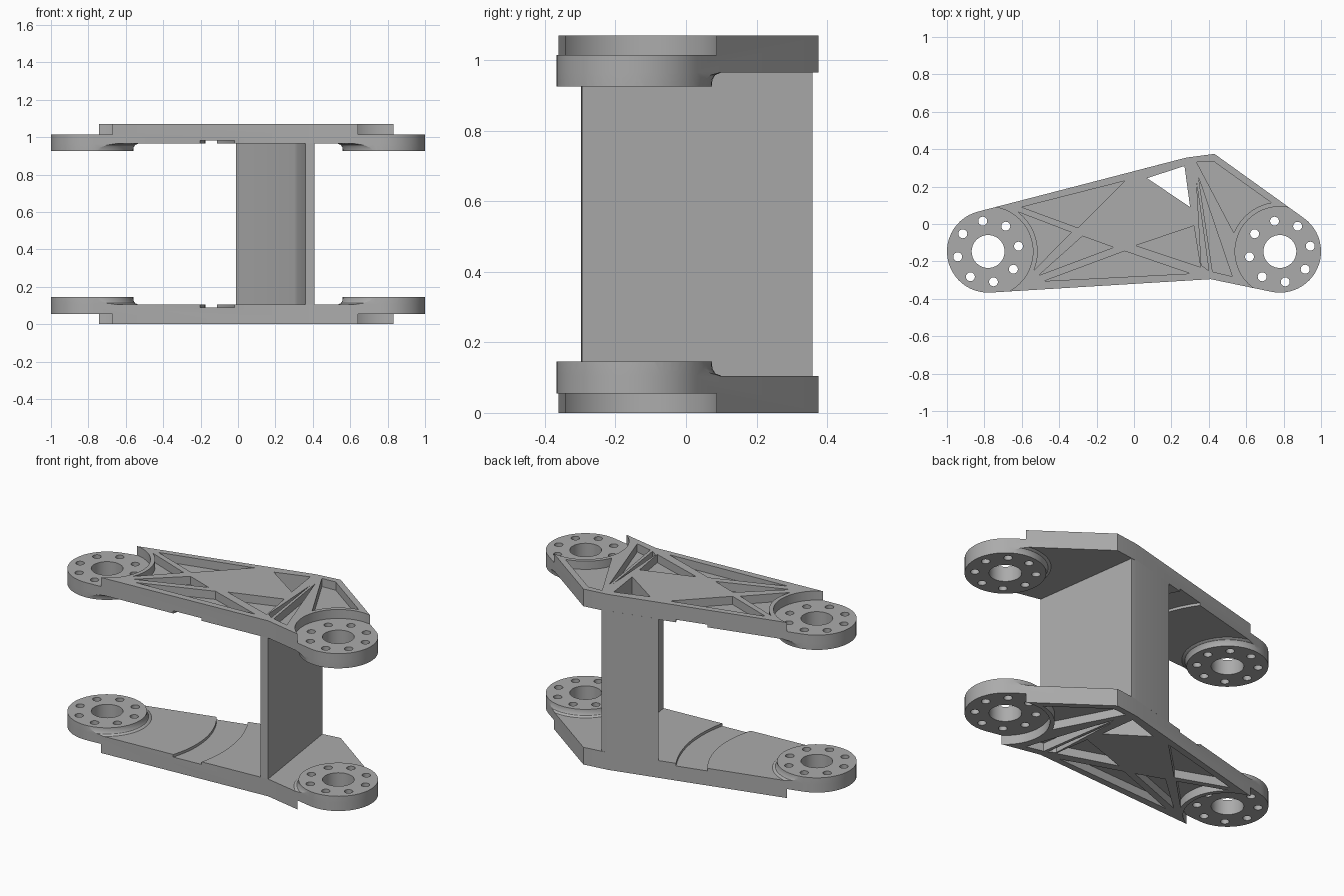
import bpy, bmesh
from math import sin, cos, radians, pi
from mathutils import Matrix

if "Cube" in bpy.data.objects:
    bpy.data.objects.remove(bpy.data.objects["Cube"])

HEIGHT, PLATE, STEP, PAD = 1.07, 0.105, 0.055, 0.145
HUBS = {"left": (0.78, -0.147), "right": (-0.78, -0.147)}
HUB_R = 0.22

metal = bpy.data.materials.new("grey_metal")
metal.use_nodes = True
GREY = (0.41, 0.41, 0.41, 1)
metal.diffuse_color = GREY
metal.node_tree.nodes["Principled BSDF"].inputs["Base Color"].default_value = GREY


def finish(bm, name):
    bmesh.ops.recalc_face_normals(bm, faces=bm.faces[:])
    mesh = bpy.data.meshes.new(name)
    bm.to_mesh(mesh)
    bm.free()
    mesh.materials.append(metal)
    obj = bpy.data.objects.new(name, mesh)
    bpy.context.collection.objects.link(obj)
    return obj


def prism(name, points, z0, z1):
    bm = bmesh.new()
    base = bm.faces.new([bm.verts.new((x, y, z0)) for x, y in points])
    top = bmesh.ops.extrude_face_region(bm, geom=[base])["geom"]
    verts = [v for v in top if isinstance(v, bmesh.types.BMVert)]
    bmesh.ops.translate(bm, verts=verts, vec=(0, 0, z1 - z0))
    return finish(bm, name)


def arc(centre, r, a0, a1, n):
    return [(centre[0] + r * cos(radians(a0 + (a1 - a0) * i / n)),
             centre[1] + r * sin(radians(a0 + (a1 - a0) * i / n))) for i in range(n + 1)]


def disc(centre, r, z0, z1, n=48):
    return prism("disc", arc(centre, r, 0, 360, n)[:-1], z0, z1)


def boolean(obj, tool, op="DIFFERENCE"):
    mod = obj.modifiers.new("cut", "BOOLEAN")
    mod.object, mod.operation, mod.solver = tool, op, "EXACT"
    bpy.context.view_layer.objects.active = obj
    bpy.ops.object.modifier_apply(modifier=mod.name)
    bpy.data.objects.remove(tool)


def drill(obj, centre):
    # centre bore and ring of eight bolt holes
    boolean(obj, disc(centre, 0.088, -0.1, 0.3, 40))
    for k in range(8):
        hole = arc(centre, 0.165, 10 + 45 * k, 370, 1)[0]
        boolean(obj, disc(hole, 0.024, -0.1, 0.3, 16))


def smooth(obj):
    bpy.ops.object.select_all(action="DESELECT")
    obj.select_set(True)
    bpy.context.view_layer.objects.active = obj
    bpy.ops.object.shade_smooth_by_angle(angle=radians(30))


def mirrored(obj, name):
    # copy reflected to the upper end
    bm = bmesh.new()
    bm.from_mesh(obj.data)
    bm.transform(Matrix.Translation((0, 0, HEIGHT)) @ Matrix.Scale(-1, 4, (0, 0, 1)))
    smooth(finish(bm, name))


# Arm outline: two round ends joined by straight edges
L, R = HUBS["left"], HUBS["right"]
outline = (arc(R, HUB_R, 104.5, 273.5, 24) + [(0.41, -0.295)]
           + arc(L, HUB_R, 257, 414, 24) + [(0.43, 0.375), (0.28, 0.355)])
shaft = [(0.07, 0.245), (0.27, 0.31), (0.30, 0.09)]

plate = prism("lower_arm_plate", outline, 0, PLATE)
for c in HUBS.values():
    boolean(plate, disc(c, 0.24, -0.1, STEP))

# Lightening pockets on the outer face
pockets = [
    [(-0.60, 0.09), (-0.05, 0.23), (-0.30, -0.02)],
    [(-0.335, -0.045)] + arc(R, 0.265, 53, -22, 10),
    [(-0.51, -0.275), (-0.275, -0.065), (-0.11, -0.125)],
    [(-0.48, -0.305), (-0.05, -0.145), (0.30, -0.265)],
    [(0.01, -0.115), (0.32, -0.01), (0.355, -0.23)],
    [(0.335, 0.22), (0.36, -0.22), (0.40, -0.25)],
    [(0.345, 0.25), (0.42, -0.255), (0.525, -0.28)],
    [(0.335, 0.33), (0.425, 0.335)] + arc(L, 0.265, 100, 158, 10),
]
for p in pockets:
    boolean(plate, prism("pocket", p, -0.1, 0.05))
boolean(plate, prism("opening", shaft, -0.1, 0.3))

# Curved clearance groove on the inner face
groove = arc(R, 0.605, -40, 60, 30) + arc(R, 0.78, 60, -40, 30)
boolean(plate, prism("groove", groove, PLATE - 0.016, 0.3))
for c in HUBS.values():
    drill(plate, c)
smooth(plate)
mirrored(plate, "upper_arm_plate")

# Raised hub pads with a concave fillet running into the plate
for side, c in HUBS.items():
    bm = bmesh.new()
    rings = []
    for r, z in [(0.25, 0.1), (0.245, 0.106), (0.23, 0.112), (0.222, 0.125), (HUB_R, PAD)]:
        rings.append([bm.verts.new((x, y, z)) for x, y in arc(c, r, 0, 360, 48)[:-1]])
    for a, b in zip(rings, rings[1:]):
        for i in range(48):
            j = (i + 1) % 48
            bm.faces.new((a[i], a[j], b[j], b[i]))
    bm.faces.new(rings[0])
    bm.faces.new(rings[-1])
    pad = finish(bm, f"lower_{side}_hub_pad")
    boolean(pad, prism("clip", outline, PLATE, 0.3), "INTERSECT")
    drill(pad, c)
    smooth(pad)
    mirrored(pad, f"upper_{side}_hub_pad")

# Hollow triangular column with a web reaching the front edge
column = prism("column_web", [(0.41, -0.295), (0.318, 0.358), (0.28, 0.355), (-0.01, 0.28),
                              (0.30, 0.015), (0.318, -0.02), (0.36, -0.298)],
               PLATE - 0.004, HEIGHT - PLATE + 0.004)
boolean(column, prism("opening", shaft, -0.1, HEIGHT + 0.1))
smooth(column)
